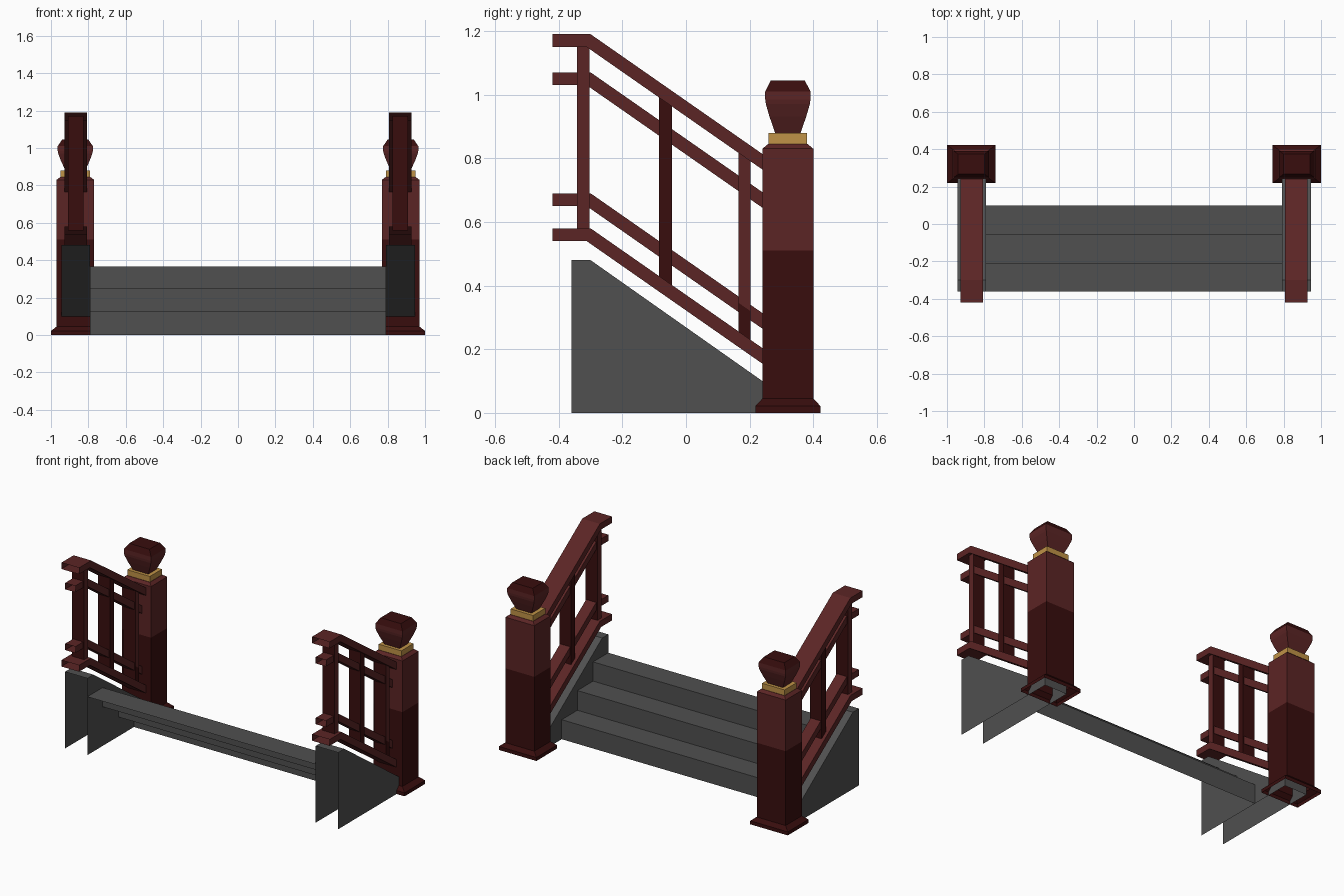
import bpy

if "Cube" in bpy.data.objects:
    bpy.data.objects.remove(bpy.data.objects["Cube"])

def material(name, rgb):
    m = bpy.data.materials.new(name)
    m.diffuse_color = (*rgb, 1)
    m.use_nodes = True
    m.node_tree.nodes["Principled BSDF"].inputs["Base Color"].default_value = m.diffuse_color
    return m

RED = material("red wood", (0.105, 0.018, 0.018))
DARK = material("dark red wood", (0.040, 0.0042, 0.0042))
GOLD = material("gold", (0.53, 0.29, 0.063))
GREY = material("grey stone", (0.080, 0.080, 0.080))


def make(name, verts, faces, mats, rule=None, mirror=True):
    """Mesh object; rule(face) picks the material slot; mirrored across x = 0."""
    me = bpy.data.meshes.new(name)
    me.from_pydata(verts, [], faces)
    for m in mats:
        me.materials.append(m)
    if rule:
        for p in me.polygons:
            p.material_index = rule(p)
    ob = bpy.data.objects.new(name, me)
    bpy.context.collection.objects.link(ob)
    if mirror:
        mod = ob.modifiers.new("mirror", 'MIRROR')
        mod.use_mirror_merge = False
    return ob


def strip(name, pts, x0, x1, segs, mats, caps=True, rule=None, mirror=True):
    """Sweep a side profile (y, z) along x, keeping only the listed segments."""
    n = len(pts)
    verts = [(x0, y, z) for y, z in pts] + [(x1, y, z) for y, z in pts]
    faces = [(i, n + i, n + (i + 1) % n, (i + 1) % n) for i in segs]
    if caps:
        faces += [tuple(range(n)), tuple(reversed(range(n, 2 * n)))]
    return make(name, verts, faces, mats, rule, mirror)


PX, PY = 0.87, 0.32     # post centre


def turned(name, rings, mats, rule=None, bottom=False, top=False):
    """Four-sided column from rings of (half x, half y, z)."""
    verts, faces = [], []
    for hx, hy, z in rings:
        verts += [(PX + sx * hx, PY + sy * hy, z)
                  for sx, sy in ((-1, -1), (1, -1), (1, 1), (-1, 1))]
    for r in range(len(rings) - 1):
        for k in range(4):
            a, b = 4 * r + k, 4 * r + (k + 1) % 4
            faces.append((a, b, b + 4, a + 4))
    if bottom:
        faces.append((3, 2, 1, 0))
    if top:
        t = 4 * (len(rings) - 1)
        faces.append((t, t + 1, t + 2, t + 3))
    return make(name, verts, faces, mats, rule)


# Newel posts: open below, darker lower half
turned("newel_post",
       [(.13, .102, 0), (.13, .102, .022), (.10, .08, .045), (.10, .08, .51),
        (.10, .08, .83), (.08, .062, .845)],
       [RED, DARK], lambda p: int(p.center.z < 0.51), top=True)
turned("post_collar", [(.078, .06, .845), (.078, .06, .88)], [GOLD], top=True)
turned("post_finial",
       [(.053, .04, .88), (.077, .058, .932), (.091, .069, .97),
        (.094, .071, .985), (.094, .071, 1.01), (.070, .053, 1.045)],
       [RED, DARK], lambda p: int(p.center.z > 1.015), bottom=True, top=True)

# Stairs: open sheet of treads and risers stepping down to the back
steps = [(-.36, .365)]
for y, z in ((-.21, .365), (-.055, .245), (.10, .122)):
    steps += [(y, z), (y, z - .12 if z > .13 else 0)]
steps = [(-.36, .365), (-.21, .365), (-.21, .245), (-.055, .245),
         (-.055, .122), (.10, .122), (.10, 0)]
strip("steps", steps, -.79, .79, range(6), [GREY], caps=False, mirror=False)

# Stringers: hollow, open at front and bottom
strip("stringer", [(-.36, .48), (-.30, .48), (.24, .10), (.36, .10), (.36, 0), (-.36, 0)],
      .79, .945, range(4), [GREY])

# Rails: short level run, then a slope into the post
SLOPE = 0.697


def rail_height(level, y):
    return level - max(0, y + 0.30) * SLOPE


for name, top, half in (("handrail", 1.19, .061), ("upper_rail", 1.07, .035),
                        ("lower_rail", .69, .035), ("bottom_rail", .58, .061)):
    e = 0.25
    pts = [(-.42, top), (-.30, top), (e, rail_height(top, e)),
           (e, rail_height(top, e) - .049), (-.3126, top - .04), (-.42, top - .04)]
    strip(name, pts, .867 - half, .867 + half, (0, 1, 3, 4), [RED])


# Balusters between bottom rail and handrail; front and back faces dark
def baluster(name, y0, y1, low, high, dark):
    pts = [(y0, rail_height(high, y0)), (y1, rail_height(high, y1)),
           (y1, rail_height(low, y1)), (y0, rail_height(low, y0))]
    strip(name, pts, .867 - .041, .867 + .041, range(4), [RED, DARK],
          rule=lambda p: int(dark or abs(p.normal.x) < 0.5))


baluster("front_baluster", -.342, -.303, .56, 1.17, False)
baluster("middle_baluster", -.085, -.044, .56, 1.17, True)
baluster("back_baluster", .165, .202, .67, 1.17, False)
baluster("back_baluster_foot", .165, .202, .56, .67, True)
